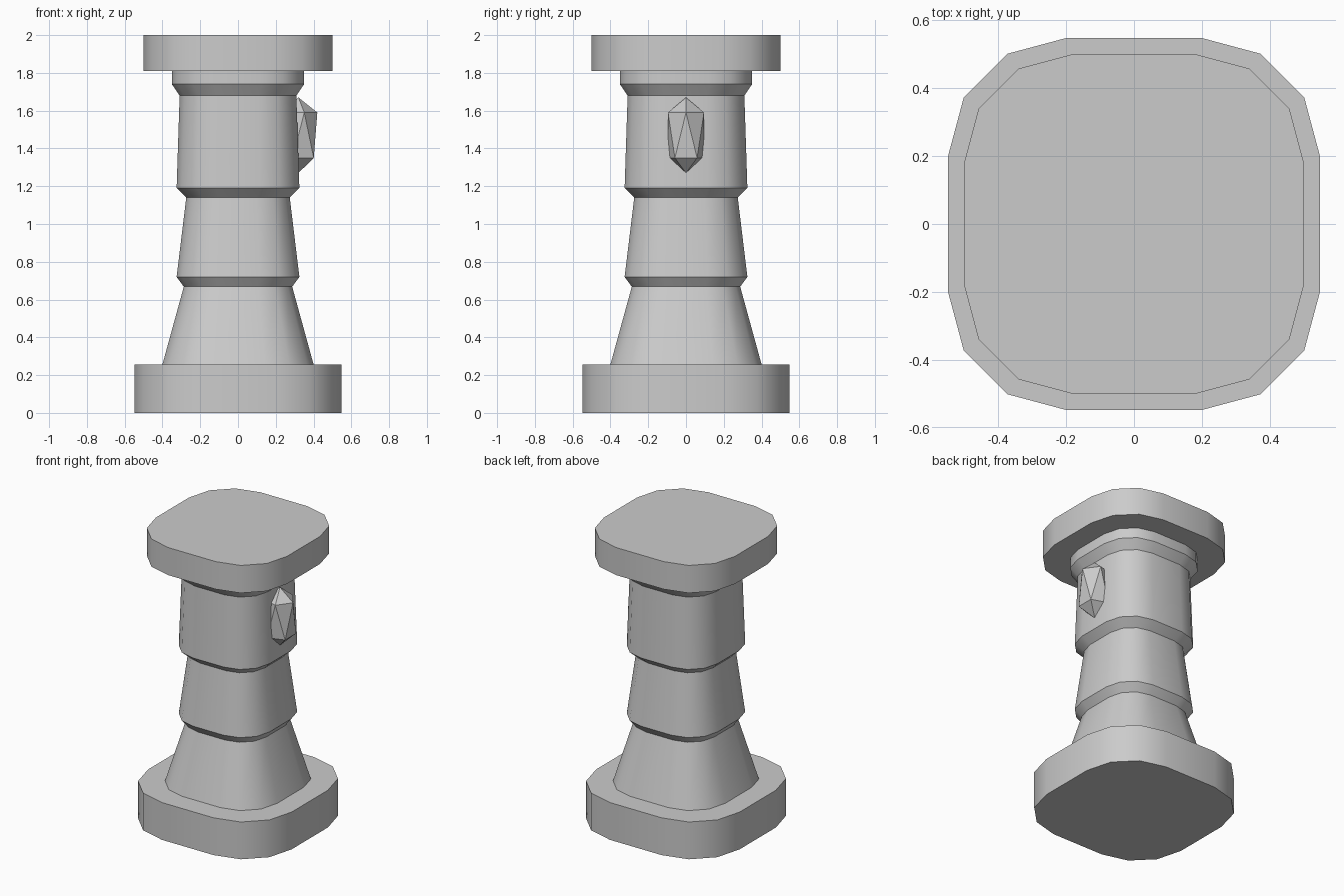
import bpy, bmesh
from math import sin, cos, radians

if "Cube" in bpy.data.objects:
    bpy.data.objects.remove(bpy.data.objects["Cube"])

FLAT = 0.36  # straight share of each side, the rest is a rounded corner


def section(half):
    """16-point rounded square of the given half width."""
    pts = []
    for k, (sx, sy) in enumerate([(1, 1), (-1, 1), (-1, -1), (1, -1)]):
        for i in range(4):
            a = radians(90 * k + 30 * i)
            pts.append((half * (sx * FLAT + (1 - FLAT) * cos(a)),
                        half * (sy * FLAT + (1 - FLAT) * sin(a))))
    return pts


def finish(name, bm, smooth=True):
    bmesh.ops.recalc_face_normals(bm, faces=bm.faces[:])
    mesh = bpy.data.meshes.new(name)
    bm.to_mesh(mesh)
    bm.free()
    obj = bpy.data.objects.new(name, mesh)
    bpy.context.collection.objects.link(obj)
    if smooth:
        bpy.ops.object.select_all(action='DESELECT')
        obj.select_set(True)
        bpy.context.view_layer.objects.active = obj
        bpy.ops.object.shade_smooth_by_angle(angle=radians(32))
    return obj


def loft(name, profile):
    """Stack rounded-square sections along z; profile holds (half width, z)."""
    bm = bmesh.new()
    rings = [[bm.verts.new((x, y, z)) for x, y in section(h)] for h, z in profile]
    for low, high in zip(rings, rings[1:]):
        for i in range(16):
            j = (i + 1) % 16
            bm.faces.new((low[i], low[j], high[j], high[i]))
    bm.faces.new(rings[0])
    bm.faces.new(rings[-1])
    return finish(name, bm)


# Plinth, tiered shaft and top slab
loft("base_plinth", [(0.548, 0), (0.548, 0.257)])
loft("shaft", [(0.40, 0.257), (0.287, 0.668), (0.325, 0.72), (0.274, 1.14),
               (0.325, 1.19), (0.309, 1.68), (0.35, 1.74), (0.35, 1.81)])
loft("top_slab", [(0.50, 1.81), (0.50, 2.0)])

# Elongated twenty-sided gem set in the right face
bm = bmesh.new()
cx, r = 0.32, 0.1
bm.verts.new((cx, 0, 1.67))
bm.verts.new((cx, 0, 1.27))
for i in range(5):
    for z, shift in ((1.59, 0), (1.35, 36)):
        a = radians(72 * i + shift)
        bm.verts.new((cx + r * cos(a), r * sin(a), z))
bmesh.ops.convex_hull(bm, input=bm.verts[:])
finish("gem", bm, smooth=False)
